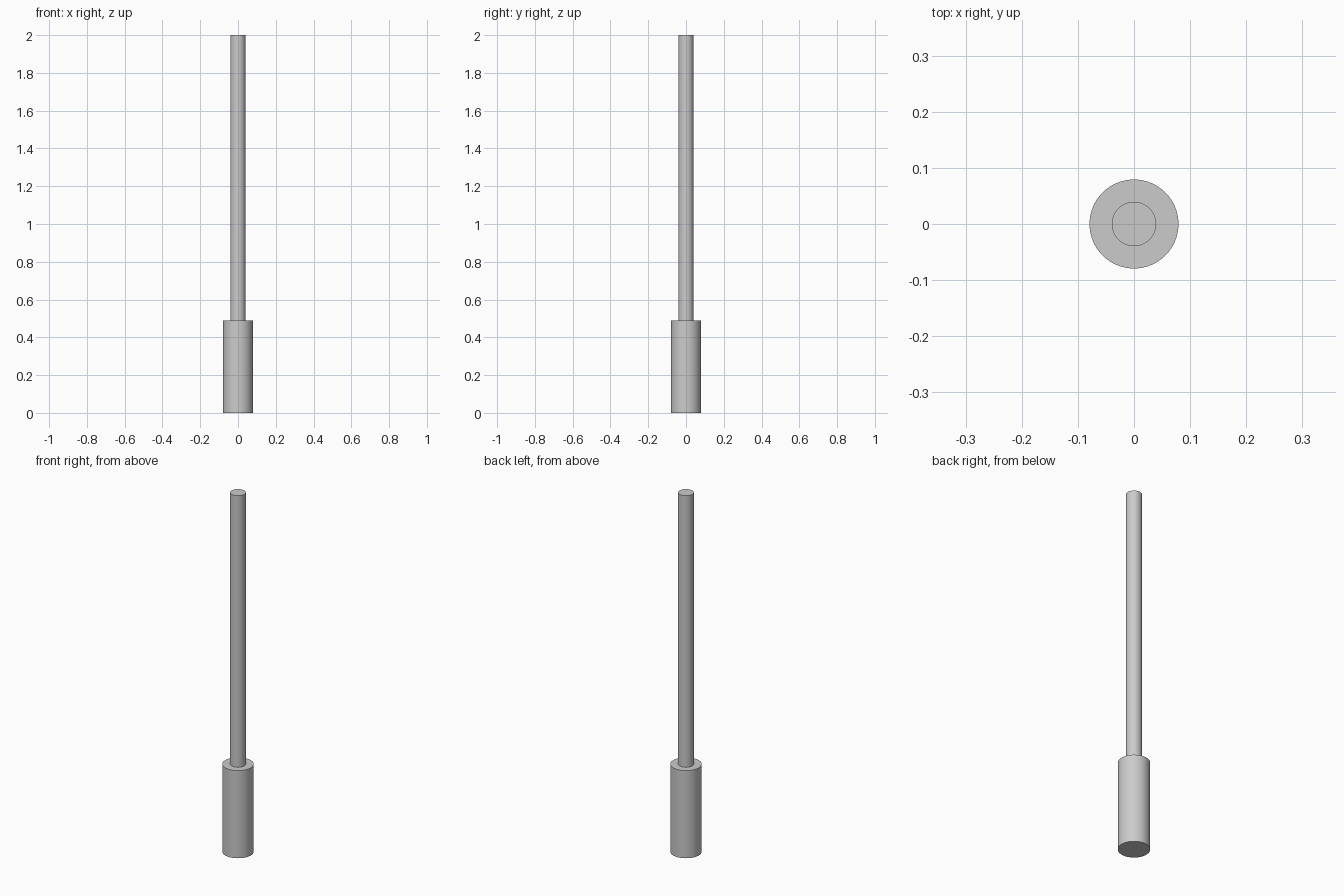
import bpy
import math

if "Cube" in bpy.data.objects:
    bpy.data.objects.remove(bpy.data.objects["Cube"])


def cylinder(name, radius, z0, z1):
    bpy.ops.mesh.primitive_cylinder_add(
        vertices=64, radius=radius, depth=z1 - z0, location=(0, 0, (z0 + z1) / 2))
    obj = bpy.context.object
    obj.name = name
    bpy.ops.object.shade_smooth_by_angle(angle=math.radians(30))
    return obj


STEP = 0.488

# Thick grip at the bottom
cylinder("handle", 0.0793, 0.0, STEP)

# Long thin rod standing on the grip
cylinder("shaft", 0.0395, STEP, 2.0)
